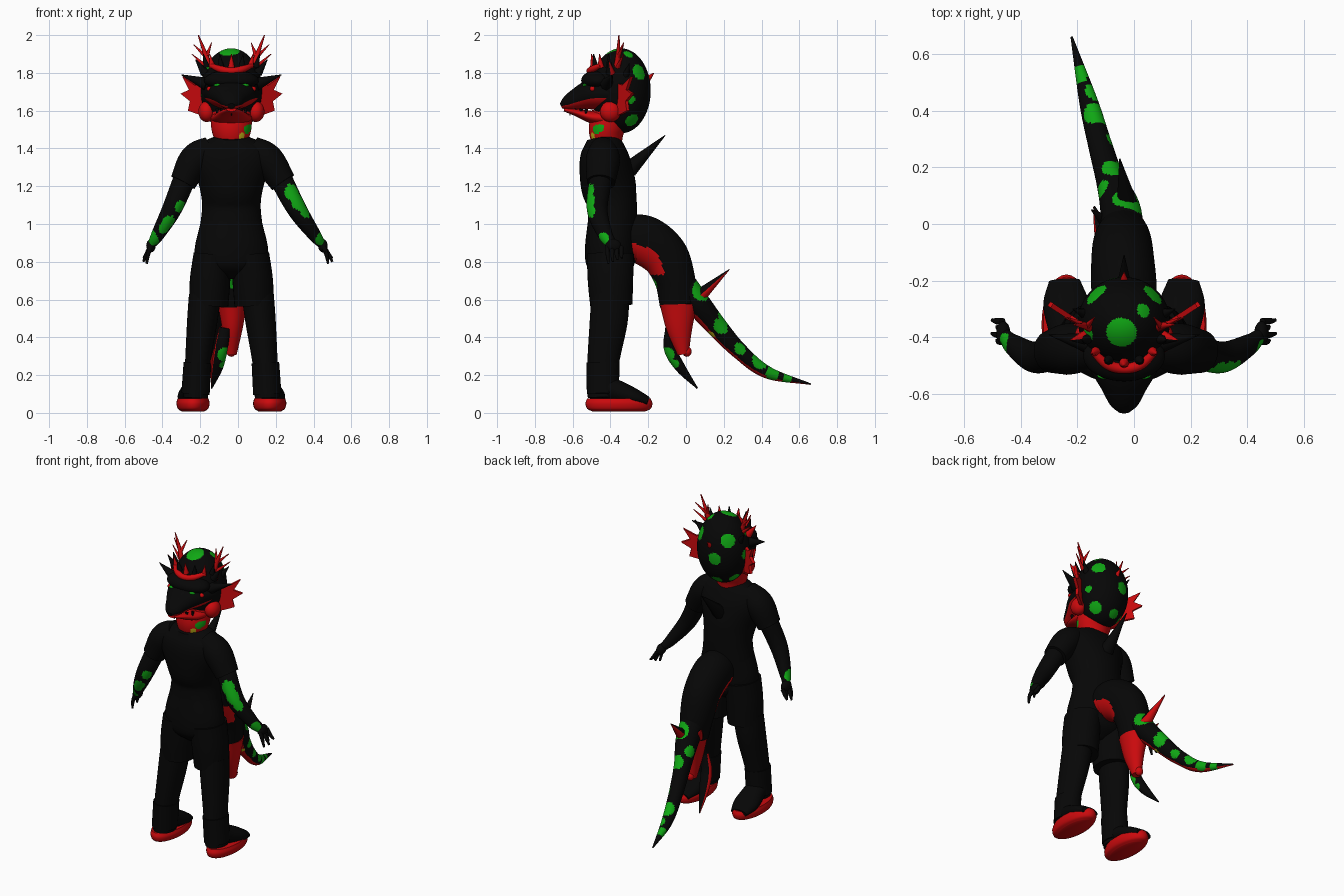
import bpy, bmesh, math
from mathutils import Vector

if "Cube" in bpy.data.objects:
    bpy.data.objects.remove(bpy.data.objects["Cube"])


def material(name, rgb):
    m = bpy.data.materials.new(name)
    m.use_nodes = True
    m.diffuse_color = (*rgb, 1)
    m.node_tree.nodes["Principled BSDF"].inputs["Base Color"].default_value = (*rgb, 1)
    return m


BLACK, RED, GREEN, YELLOW = range(4)
MATS = [material("black", (0.002, 0.002, 0.002)), material("red", (0.6, 0.003, 0.004)),
        material("green", (0.005, 0.39, 0.007)), material("yellow", (0.6, 0.5, 0.01))]
C = -0.035  # body centre line
SIDES = (("left", 1), ("right", -1))


def finish(name, bm, colour, rule=None, smooth=True):
    """Turn a bmesh into an object, colouring faces by a rule(centre, normal)."""
    bmesh.ops.recalc_face_normals(bm, faces=bm.faces)
    me = bpy.data.meshes.new(name)
    bm.to_mesh(me)
    bm.free()
    for m in MATS:
        me.materials.append(m)
    for p in me.polygons:
        found = rule(p.center, p.normal) if rule else None
        p.material_index = colour if found is None else found
    ob = bpy.data.objects.new(name, me)
    bpy.context.collection.objects.link(ob)
    if smooth:
        bpy.ops.object.select_all(action="DESELECT")
        ob.select_set(True)
        bpy.context.view_layer.objects.active = ob
        bpy.ops.object.shade_smooth_by_angle(angle=math.radians(45))
    return ob


def tube(name, pts, colour=BLACK, rule=None, steps=7, sides=32):
    """Smooth tube through points (x, y, z, radius across, radius deep)."""
    if rule and sides == 32:  # painted parts need finer faces
        steps, sides = 16, 72
    pts = [Vector(p) for p in pts]
    ext = [2 * pts[0] - pts[1]] + pts + [2 * pts[-1] - pts[-2]]
    path = []
    for i in range(len(pts) - 1):
        a, b, c, d = ext[i:i + 4]
        for k in range(steps):
            t = k / steps
            path.append(0.5 * (2 * b + t * (c - a) + t * t * (2 * a - 5 * b + 4 * c - d)
                               + t ** 3 * (3 * b - a - 3 * c + d)))
    path.append(pts[-1])
    whole = Vector(pts[-1][:3]) - Vector(pts[0][:3])
    ref = Vector((0, 1, 0)) if abs(whole.normalized().x) > 0.85 else Vector((1, 0, 0))
    bm = bmesh.new()
    rings = []
    for i, p in enumerate(path):
        t = (Vector(path[min(i + 1, len(path) - 1)][:3]) - Vector(path[max(i - 1, 0)][:3])).normalized()
        u = (ref - t * ref.dot(t)).normalized()
        v = t.cross(u)
        ring = []
        for k in range(sides):
            w = math.tau * k / sides
            ring.append(bm.verts.new(Vector(p[:3]) + u * (p[3] * math.cos(w)) + v * (p[4] * math.sin(w))))
        rings.append(ring)
    for r, q in zip(rings, rings[1:]):
        for k in range(sides):
            n = (k + 1) % sides
            bm.faces.new((r[k], r[n], q[n], q[k]))
    bm.faces.new(rings[0])
    bm.faces.new(rings[-1])
    return finish(name, bm, colour, rule)


def spike(name, base, tip, r, colour=BLACK, rule=None):
    return tube(name, [(*base, r, r), (*tip, 0.002, 0.002)], colour, rule, steps=3, sides=8)


def ball(name, centre, radii, colour=BLACK, rule=None, seg=24):
    bm = bmesh.new()
    bmesh.ops.create_uvsphere(bm, u_segments=seg, v_segments=seg * 2 // 3, radius=1)
    for v in bm.verts:
        v.co = Vector(centre) + Vector(a * b for a, b in zip(v.co, radii))
    return finish(name, bm, colour, rule)


def spots(places, colour=GREEN, other=None):
    """Rule: faces near any place get the spot colour."""
    def rule(c, n):
        if any((c - Vector(p[:3])).length < p[3] for p in places):
            return colour
        return other(c, n) if other else None
    return rule


def underside(limit):
    """Rule: faces turned down past the limit are red."""
    return lambda c, n: RED if n.z < limit else None


# Shirt and shorts
tube("shirt", [(C, -.45, 1.46, .09, .075), (C, -.44, 1.41, .19, .11), (C, -.43, 1.33, .21, .135),
               (C, -.41, 1.2, .17, .145), (C, -.39, 1.1, .155, .13), (C, -.39, .99, .165, .13)])
tube("shorts_top", [(C, -.39, 1.02, .16, .128), (C, -.4, .86, .195, .135), (C, -.4, .77, .17, .12),
                    (C, -.4, .71, .05, .05)])

# Limbs, mirrored about the centre line
arm_spots = [(.29, -.52, 1.17, .045), (.33, -.53, 1.12, .05), (.37, -.52, 1.07, .04), (.44, -.44, .92, .035),
             (-.3, -.52, 1.09, .035), (-.365, -.52, 1.0, .045), (-.39, -.5, .97, .035), (-.455, -.43, .93, .045)]
for side, s in SIDES:
    X = lambda x: C + s * x
    A = lambda x: C + s * x + .11 * (x - .19)
    tube(side + "_sleeve", [(X(.1), -.44, 1.4, .07, .07), (X(.19), -.44, 1.34, .085, .09),
                            (A(.265), -.45, 1.22, .07, .075)], rule=spots([(.3, -.43, 1.23, .03)]))
    tube(side + "_arm", [(A(.25), -.45, 1.25, .06, .06), (A(.33), -.47, 1.08, .052, .055),
                         (A(.41), -.43, .95, .036, .04), (A(.445), -.4, .9, .024, .03)],
         rule=spots(arm_spots))
    ball(side + "_palm", (A(.455), -.385, .885), (.025, .042, .035))
    for i in range(4):
        y = -.415 + i * .024
        tube(side + "_finger", [(A(.458), y, .88, .012, .012), (A(.472 + i % 2 * .01), y, .84, .011, .011),
                                (A(.48 + i % 2 * .02), y + .005, .79 + i * .01, .006, .006)], steps=3, sides=8)
    tube(side + "_shorts_leg", [(X(.1), -.4, .84, .1, .125), (X(.113), -.4, .7, .107, .12),
                                (X(.12), -.395, .57, .104, .112)])
    tube(side + "_leg", [(X(.14), -.4, .62, .085, .1), (X(.155), -.41, .48, .08, .1),
                         (X(.18), -.44, .25, .066, .083), (X(.19), -.44, .08, .065, .08)])
    tube(side + "_boot_cuff", [(X(.18), -.44, .265, .073, .088), (X(.19), -.44, .1, .075, .085)])
    tube(side + "_boot_upper", [(X(.19), -.46, .15, .06, .06), (X(.195), -.38, .12, .07, .06),
                                (X(.205), -.28, .085, .08, .047), (X(.21), -.2, .06, .055, .025)])
    tube(side + "_sole", [(X(.203), -.355, .008, .06, .14), (X(.203), -.355, .022, .08, .168),
                          (X(.203), -.355, .05, .088, .177), (X(.203), -.355, .076, .082, .168)], RED)

# Tail: thick root with a red underside, hanging pouch and two thinner tails
tube("tail_root", [(C, -.36, .9, .1, .1), (C, -.24, .92, .115, .13), (-.04, -.12, .84, .11, .125),
                   (-.04, -.06, .71, .1, .108), (-.035, -.04, .57, .078, .098)],
     rule=spots([(-.03, -.16, .69, .03)],
                other=lambda c, n: RED if n.z < -.2 and c.z > .73 and c.y < -.1 else None))
tube("tail_pouch", [(-.03, -.04, .575, .077, .099), (-.03, -.035, .45, .055, .07),
                    (-.035, -.015, .31, .028, .03)], RED)
ball("pouch_tip", (-.035, .005, .325), (.025, .025, .028), RED, seg=16)
tail_spots = [(-.02, .07, .64, .06), (-.07, .2, .5, .045), (-.11, .12, .55, .035), (-.03, .19, .46, .045),
              (-.07, .29, .34, .035), (-.13, .39, .28, .05), (-.14, .46, .21, .04), (-.19, .53, .19, .035)]
tube("long_tail", [(-.04, -.02, .68, .075, .075), (-.05, .06, .58, .07, .068), (-.085, .16, .46, .05, .056),
                   (-.12, .28, .33, .042, .044), (-.16, .43, .215, .033, .033), (-.22, .66, .152, .004, .004)],
     rule=spots(tail_spots, other=spots([(-.06, .13, .41, .022)], YELLOW, underside(-.62))))
tube("short_tail", [(-.07, -.09, .45, .03, .02), (-.09, -.085, .34, .035, .032), (-.11, -.03, .24, .03, .027),
                    (-.14, .06, .13, .004, .004)],
     rule=spots([(-.07, -.1, .31, .04), (-.08, -.06, .26, .025)],
                other=lambda c, n: RED if n.x < -.8 else None))
spike("tail_spike", (-.02, .05, .6), (-.05, .23, .76), .042, rule=underside(-.1))
spike("tail_side_spike", (-.09, 0, .6), (-.15, .05, .68), .03, rule=underside(.1))
spike("back_spike", (C, -.3, 1.29), (C, -.11, 1.47), .045)

# Neck and head
tube("neck", [(C, -.42, 1.43, .085, .08), (C, -.42, 1.5, .105, .095), (C, -.4, 1.58, .11, .1)], RED,
     spots([(.025, -.5, 1.46, .022)], YELLOW,
           spots([(.05, -.475, 1.5, .025), (.06, -.45, 1.51, .02)])))
head_spots = [(-.045, -.385, 1.92, .055), (.04, -.3, 1.91, .03), (-.14, -.24, 1.81, .045),
              (.08, -.235, 1.81, .048), (-.16, -.38, 1.83, .03), (.07, -.28, 1.54, .042), (.11, -.29, 1.66, .022),
              (-.07, -.2, 1.69, .04), (-.18, -.34, 1.7, .035), (-.05, -.26, 1.54, .035), (-.13, -.31, 1.55, .035)]
ball("head", (C, -.345, 1.705), (.162, .158, .225), BLACK, spots(head_spots), seg=120)
ball("brow", (C, -.465, 1.76), (.145, .09, .055))
tube("snout", [(C, -.4, 1.69, .15, .085), (C, -.5, 1.685, .125, .08), (C, -.58, 1.66, .08, .057),
               (C, -.635, 1.637, .05, .035), (C, -.662, 1.625, .02, .014)],
     rule=underside(-.45))
tube("lower_jaw", [(C, -.36, 1.56, .115, .055), (C, -.49, 1.565, .1, .035), (C, -.58, 1.59, .065, .02),
                   (C, -.645, 1.606, .025, .01)], RED)
for i in range(7):
    x = (i - 3) * .025
    spike("tooth", (C + x, -.61 + abs(x) * 1.1, 1.61), (C + x, -.615 + abs(x) * 1.1, 1.575), .01)
tube("crown_band", [(C - .11, -.45, 1.84, .012, .012), (C - .06, -.495, 1.82, .018, .018),
                    (C, -.51, 1.81, .018, .018), (C + .06, -.495, 1.82, .018, .018),
                    (C + .11, -.45, 1.84, .012, .012)], RED, sides=12)
for i in range(7):
    w = (i - 3) * .4
    x, y = math.sin(w), math.cos(w)
    spike("crown_spike", (C + .14 * x, -.36 - .13 * y, 1.83), (C + .16 * x, -.36 - .14 * y, 1.9), .018,
          RED if i % 2 else BLACK)
spike("nape_spike", (C, -.21, 1.76), (C, -.17, 1.8), .02, RED)

# Ears, antlers, cheeks and eyes
ear = [(.12, 1.75), (.19, 1.735), (.255, 1.78), (.22, 1.71), (.265, 1.69), (.215, 1.65),
       (.225, 1.6), (.17, 1.58), (.12, 1.57)]
for side, s in SIDES:
    X = lambda x: C + s * x
    bm = bmesh.new()
    bm.faces.new([bm.verts.new((X(x), -.375 + .65 * (x - .12), z)) for x, z in ear])
    fin = finish(side + "_ear_fin", bm, RED, smooth=False)
    fin.modifiers.new("thickness", "SOLIDIFY").thickness = .018
    fin.modifiers["thickness"].offset = 0
    spike(side + "_brow_horn", (X(.13), -.42, 1.74), (X(.265), -.39, 1.79), .035)
    ball(side + "_cheek", (X(.13), -.4, 1.595), (.045, .055, .055), RED)
    ball(side + "_eye", (X(.115), -.495, 1.715), (.016, .014, .014), RED, seg=12)
    ball(side + "_eyelid", (X(.07), -.535, 1.735), (.025, .012, .008), GREEN, seg=12)
    tube(side + "_antler", [(X(.11), -.37, 1.8, .018, .018), (X(.135), -.36, 1.89, .013, .013),
                            (X(.175), -.355, 2.0, .003, .003)], RED, sides=8)
    for tip, z in ((.21, 1.9), (.105, 1.96), (.2, 1.95)):
        spike(side + "_antler_branch", (X(.13), -.36, z - .07), (X(tip), -.33, z), .012, RED)
    spike(side + "_temple_spike", (X(.14), -.4, 1.8), (X(.19), -.41, 1.87), .025, RED,
          lambda c, n: BLACK if n.y < 0 else None)
    spike(side + "_rear_spike", (X(.13), -.32, 1.78), (X(.18), -.3, 1.85), .022)
